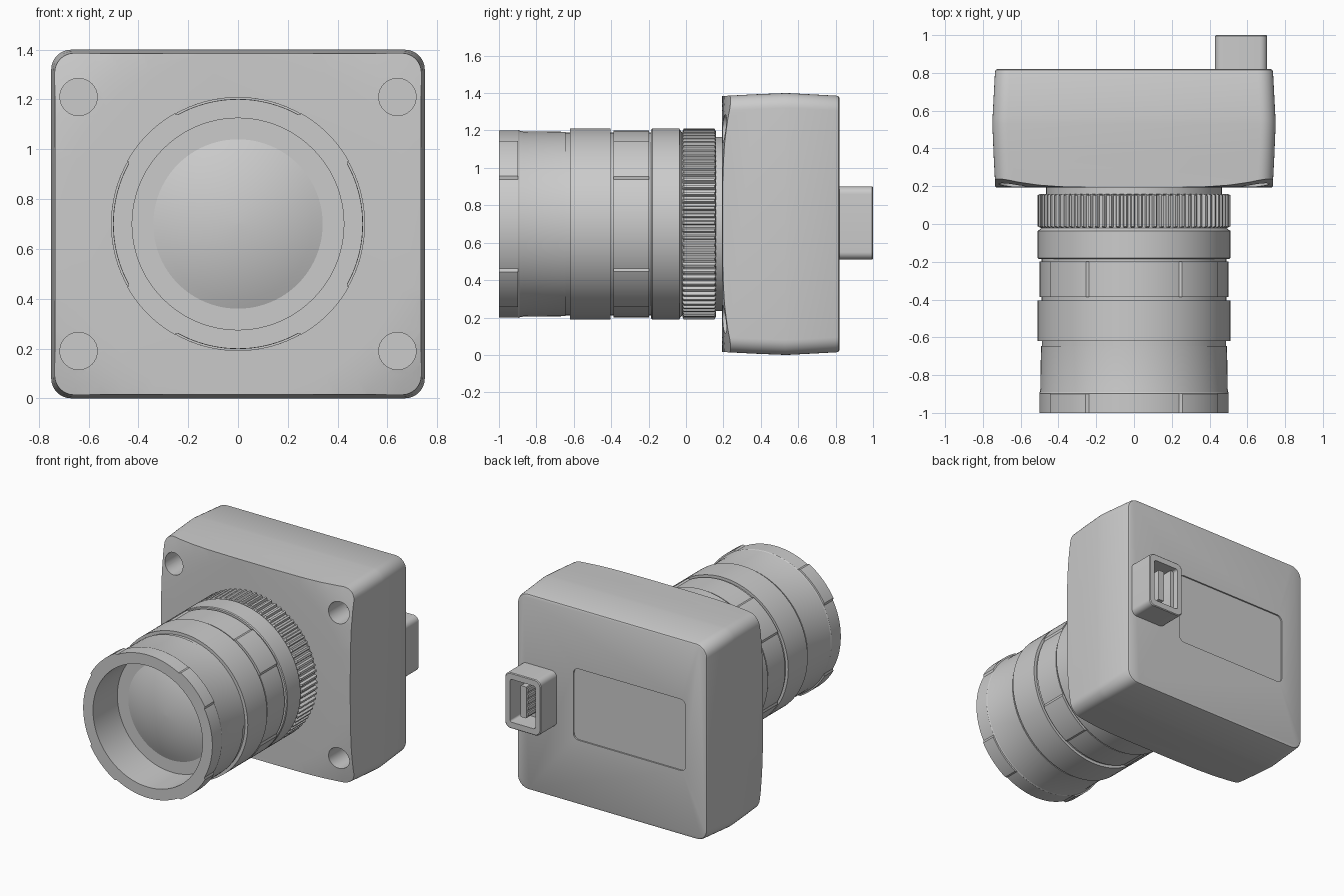
import bpy, bmesh, math

if "Cube" in bpy.data.objects:
    bpy.data.objects.remove(bpy.data.objects["Cube"])

CZ = 0.70  # height of the lens axis


def rrect(y, hw, hh, r, cx=0.0, cz=CZ, n=8):
    """Rounded rectangle section in the xz plane."""
    pts = []
    for k, (sx, sz) in enumerate([(1, 1), (-1, 1), (-1, -1), (1, -1)]):
        for i in range(n + 1):
            a = math.radians(90 * (k + i / n))
            pts.append((cx + sx * (hw - r) + r * math.cos(a), y,
                        cz + sz * (hh - r) + r * math.sin(a)))
    return pts


def ring(y, r, n=96, cx=0.0, cz=CZ):
    """Round section; r may be a function of the point index."""
    f = r if callable(r) else (lambda i: r)
    return [(cx + f(i) * math.cos(2 * math.pi * i / n), y,
             cz + f(i) * math.sin(2 * math.pi * i / n)) for i in range(n)]


def loft(name, sections, smooth=True):
    """Bridge equal-count sections and cap both ends."""
    bm = bmesh.new()
    rows = [[bm.verts.new(p) for p in s] for s in sections]
    n = len(rows[0])
    for a, b in zip(rows, rows[1:]):
        for i in range(n):
            j = (i + 1) % n
            bm.faces.new((a[i], a[j], b[j], b[i]))
    bm.faces.new(rows[0])
    bm.faces.new(rows[-1])
    bmesh.ops.recalc_face_normals(bm, faces=bm.faces)
    me = bpy.data.meshes.new(name)
    bm.to_mesh(me)
    bm.free()
    ob = bpy.data.objects.new(name, me)
    bpy.context.collection.objects.link(ob)
    if smooth:
        shade(ob)
    return ob


def activate(ob):
    bpy.ops.object.select_all(action='DESELECT')
    ob.select_set(True)
    bpy.context.view_layer.objects.active = ob


def shade(ob):
    activate(ob)
    bpy.ops.object.shade_smooth_by_angle(angle=math.radians(25))


def cut(ob, cutter, op='DIFFERENCE'):
    activate(ob)
    m = ob.modifiers.new("cut", 'BOOLEAN')
    m.operation, m.object, m.solver = op, cutter, 'EXACT'
    bpy.ops.object.modifier_apply(modifier=m.name)
    bpy.data.objects.remove(cutter)


# Housing: drafted rounded box, widest at the seam
body = loft("housing", [rrect(y, w, w - 0.05, 0.08) for y, w in
                        [(0.17, 0.733), (0.36, 0.743), (0.53, 0.75), (0.56, 0.749),
                         (0.805, 0.736), (0.816, 0.732), (0.82, 0.724)]], False)
# Front corners fall back along a shallow dome
cut(body, loft("dome_cutter", [ring(y, r) for y, r in
    [(0.193, 0.70), (0.197, 0.78), (0.206, 0.85), (0.222, 0.92),
     (0.24, 0.98), (0.30, 1.12), (1.1, 1.2)]], False), 'INTERSECT')
# Screw holes
for sx in (-1, 1):
    for sz in (-1, 1):
        cut(body, loft("hole_cutter", [ring(y, 0.075, 32, sx * 0.64, CZ + sz * 0.51)
                                       for y in (0.1, 0.38)][::-1], False))
# Label recess on the back
cut(body, loft("recess_cutter", [rrect(y, 0.435, 0.25, 0.04, -0.135, 0.715)
                                 for y in (0.81, 0.9)], False))
shade(body)

# Lens barrel: stepped outside, bored front, domed glass
outer = [(0.30, 0.465), (0.157, 0.465), (0.157, 0.49), (-0.022, 0.49), (-0.03, 0.50),
         (-0.036, 0.51), (-0.18, 0.51), (-0.186, 0.505), (-0.186, 0.49), (-0.405, 0.49),
         (-0.405, 0.51), (-0.62, 0.51), (-0.62, 0.488), (-0.645, 0.488), (-0.645, 0.493),
         (-0.87, 0.495), (-0.895, 0.50), (-0.995, 0.50), (-1.0, 0.495), (-1.0, 0.425),
         (-0.73, 0.425)]
loft("lens_barrel", [ring(y, r) for y, r in outer])
loft("front_glass", [ring(-0.72, 0.34)] + [ring(-0.73 - 0.07 * (1 - (r / 0.34) ** 2), r)
     for r in (0.34, 0.30, 0.25, 0.19, 0.12, 0.05, 0.002)])

# Knurled ring
def teeth(r):
    return lambda i: r if i % 6 < 3 else r - 0.018
loft("knurled_ring", [ring(y, teeth(r), 80 * 6) for y, r in
                      [(0.16, 0.495), (0.152, 0.51), (-0.012, 0.51), (-0.02, 0.495)]])

# Adjusting ring and front rim with raised grip pads on the diagonals
def pads(r):
    return lambda i: r if 30 <= (i * 1.5) % 90 <= 60 else r - 0.011
loft("grip_ring", [ring(y, pads(0.51), 240) for y in (-0.198, -0.387)])

bm_ring = loft("front_rim", [ring(y, r, 240) for y, r in
               [(-0.87, 0.49), (-0.897, 0.502)]] +
               [ring(y, pads(0.512), 240) for y in (-0.899, -1.0)], False)
cut(bm_ring, loft("bore_cutter", [ring(y, 0.4251, 96) for y in (-0.8, -1.1)], False))
shade(bm_ring)

# Cable socket on the back
PX, PZ = 0.567, 0.705
socket = loft("socket_shell", [rrect(y, w, w + 0.057, 0.04, PX, PZ) for y, w in
              [(0.80, 0.138), (0.995, 0.138), (1.0, 0.133)]], False)
cut(socket, loft("socket_cutter", [rrect(y, 0.098, 0.15, 0.015, PX, PZ)
                                   for y in (0.85, 1.1)], False))
shade(socket)
loft("socket_tongue", [rrect(y, 0.022, 0.11, 0.004, PX + 0.015, PZ, 2) for y in (0.84, 0.97)])
loft("socket_key", [rrect(y, 0.015, 0.15, 0.004, PX - 0.085, PZ, 2) for y in (0.84, 0.96)])
for k in range(5):
    loft("contact_pin", [rrect(y, 0.006, 0.012, 0.002, PX - 0.012, PZ + (k - 2) * 0.042, 2)
                         for y in (0.84, 0.96)])
